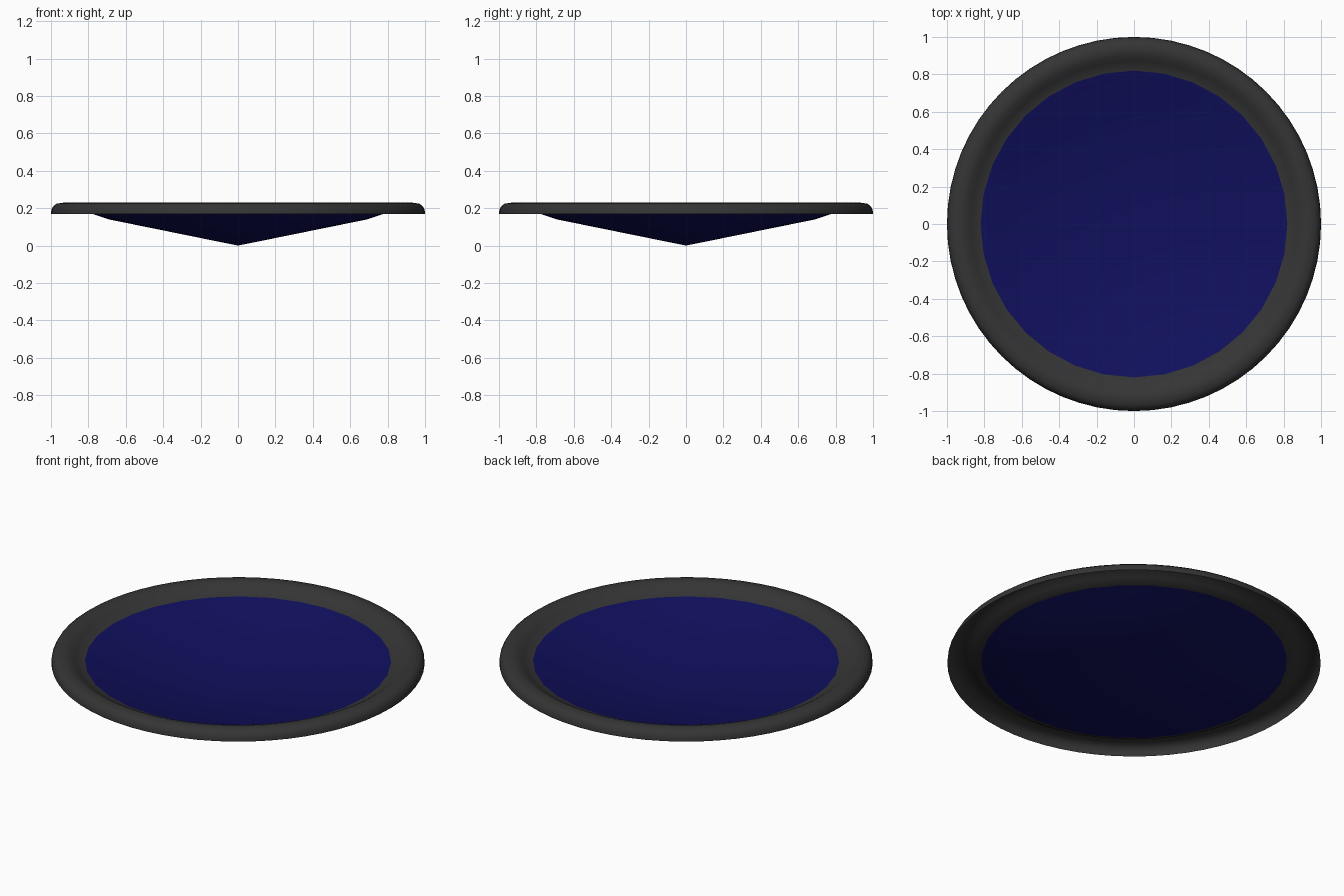
import bpy, bmesh, math

if "Cube" in bpy.data.objects:
    bpy.data.objects.remove(bpy.data.objects["Cube"])


def material(name, rgb):
    m = bpy.data.materials.new(name)
    m.diffuse_color = (*rgb, 1)
    m.use_nodes = True
    m.node_tree.nodes["Principled BSDF"].inputs["Base Color"].default_value = m.diffuse_color
    return m


def lathe(name, profile, segs, mat, facet_last=False):
    """Revolve (radius, height) points into a thin open sheet."""
    bm = bmesh.new()
    rings = []
    for k, (r, z) in enumerate(profile):
        if r == 0:
            rings.append([bm.verts.new((0, 0, z))] * segs)
            continue
        ring = []
        for i in range(segs):
            a = 2 * math.pi * i / segs
            rr = r
            if facet_last and k == len(profile) - 1 and i % 2:
                rr = r * math.cos(2 * math.pi / segs)
            ring.append(bm.verts.new((rr * math.cos(a), rr * math.sin(a), z)))
        rings.append(ring)
    for lo, hi in zip(rings, rings[1:]):
        for i in range(segs):
            j = (i + 1) % segs
            quad = [lo[i], lo[j], hi[j], hi[i]]
            bm.faces.new(list(dict.fromkeys(quad)))
    mesh = bpy.data.meshes.new(name)
    bm.to_mesh(mesh)
    bm.free()
    mesh.materials.append(mat)
    ob = bpy.data.objects.new(name, mesh)
    bpy.context.collection.objects.link(ob)
    bpy.ops.object.select_all(action='DESELECT')
    ob.select_set(True)
    bpy.context.view_layer.objects.active = ob
    bpy.ops.object.shade_smooth_by_angle(angle=math.radians(40))
    return ob


# Rim: rolled shell, open underneath, inner edge matching the 32-sided dish
lathe("rim", [(1.0, 0.17), (0.998, 0.19), (0.988, 0.21), (0.97, 0.224),
              (0.93, 0.23), (0.90, 0.222), (0.87, 0.202), (0.845, 0.187),
              (0.82, 0.18)], 64, material("dark_grey", (0.035, 0.035, 0.035)),
      facet_last=True)

# Dish: shallow cone curving up into the rim
lathe("dish_cone", [(0, 0.0), (0.69, 0.14), (0.78, 0.17), (0.82, 0.18)], 32,
      material("navy", (0.005, 0.005, 0.11)))
